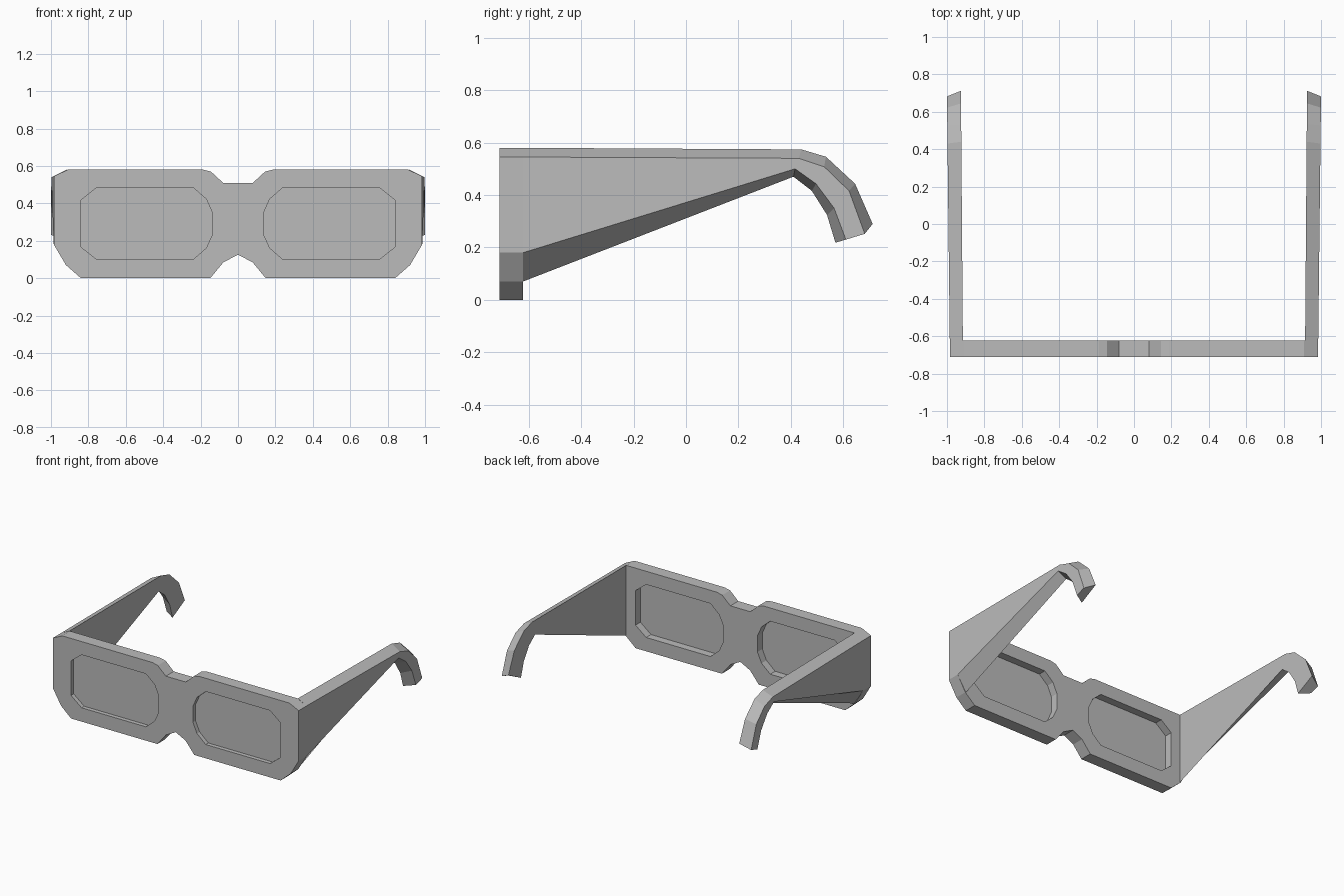
import bpy
import bmesh
from math import radians

cube = bpy.data.objects.get("Cube")
if cube:
    bpy.data.objects.remove(cube, do_unlink=True)

grey = bpy.data.materials.new("plain_grey")
grey.use_nodes = True
grey.diffuse_color = (0.5, 0.5, 0.5, 1)
bsdf = next(n for n in grey.node_tree.nodes if n.type == 'BSDF_PRINCIPLED')
bsdf.inputs["Base Color"].default_value = grey.diffuse_color
bsdf.inputs["Roughness"].default_value = 0.8


def flip(points):
    return [(-x, z) for x, z in reversed(points)]


def plate(name, loops, y, half_depth):
    """Flat outline in the XZ plane, later loops cut holes, extruded along Y."""
    curve = bpy.data.curves.new(name, 'CURVE')
    curve.dimensions = '2D'
    curve.fill_mode = 'BOTH'
    curve.extrude = half_depth
    for loop in loops:
        spline = curve.splines.new('POLY')
        spline.points.add(len(loop) - 1)
        for point, (x, z) in zip(spline.points, loop):
            point.co = (x, z, 0, 1)
        spline.use_cyclic_u = True
    obj = bpy.data.objects.new(name, curve)
    bpy.context.collection.objects.link(obj)
    obj.rotation_euler.x = radians(90)
    obj.location.y = y
    bpy.ops.object.select_all(action='DESELECT')
    obj.select_set(True)
    bpy.context.view_layer.objects.active = obj
    bpy.ops.object.convert(target='MESH')
    obj = bpy.context.object
    bm = bmesh.new()
    bm.from_mesh(obj.data)
    bmesh.ops.remove_doubles(bm, verts=bm.verts, dist=0.0005)
    finish(bm, obj.data)
    return obj


def finish(bm, mesh):
    bmesh.ops.recalc_face_normals(bm, faces=bm.faces)
    for face in bm.faces:
        face.smooth = False
        face.material_index = 0
    bm.to_mesh(mesh)
    bm.free()
    mesh.materials.clear()
    mesh.materials.append(grey)


# Front frame: half outline from the bridge top round to the bridge underside
half = [(0.08, 0.51), (0.145, 0.57), (0.187, 0.58), (0.91, 0.58),
        (0.985, 0.545), (0.985, 0.18), (0.92, 0.07), (0.84, 0),
        (0.148, 0), (0.078, 0.085)]
outline = half + [(0, 0.125)] + flip(half)

# Lens opening, upper half mirrored about its middle height
upper = [(0.137, 0.35), (0.17, 0.423), (0.24, 0.484), (0.755, 0.484), (0.84, 0.417)]
opening = upper + [(x, 0.584 - z) for x, z in reversed(upper)]

plate("front_frame", [outline, opening, flip(opening)], -0.667, 0.045)
plate("left_lens", [opening], -0.68, 0.002)
plate("right_lens", [flip(opening)], -0.68, 0.002)

# Temple arm edges as (y, z), from the hinge to the ear tip
top_in = [(-0.622, 0.58), (0.44, 0.574), (0.534, 0.546), (0.645, 0.443), (0.712, 0.29)]
top_out = [(-0.622, 0.545), (0.43, 0.54), (0.527, 0.508), (0.622, 0.416), (0.682, 0.252)]
low_out = [(-0.622, 0.18), (0.416, 0.5), (0.496, 0.443), (0.565, 0.35), (0.61, 0.23)]
low_in = [(-0.622, 0.07), (0.41, 0.47), (0.48, 0.416), (0.538, 0.324), (0.57, 0.218)]


def temple(name, side):
    bm = bmesh.new()
    rings = []
    for inner_a, outer_a, outer_b, inner_b in zip(top_in, top_out, low_out, low_in):
        ring = []
        for (y, z), outer in ((inner_a, 0), (outer_a, 1), (outer_b, 1), (inner_b, 0)):
            t = (y + 0.622) / 1.3
            x = 0.985 + 0.015 * t if outer else 0.915 + 0.01 * t
            ring.append(bm.verts.new((side * x, y, z)))
        rings.append(ring)
    for a, b in zip(rings, rings[1:]):
        for i in range(4):
            j = (i + 1) % 4
            bm.faces.new((a[i], a[j], b[j], b[i]))
    bm.faces.new(rings[0])
    bm.faces.new(rings[-1])
    mesh = bpy.data.meshes.new(name)
    finish(bm, mesh)
    bpy.context.collection.objects.link(bpy.data.objects.new(name, mesh))


temple("left_temple", 1)
temple("right_temple", -1)
